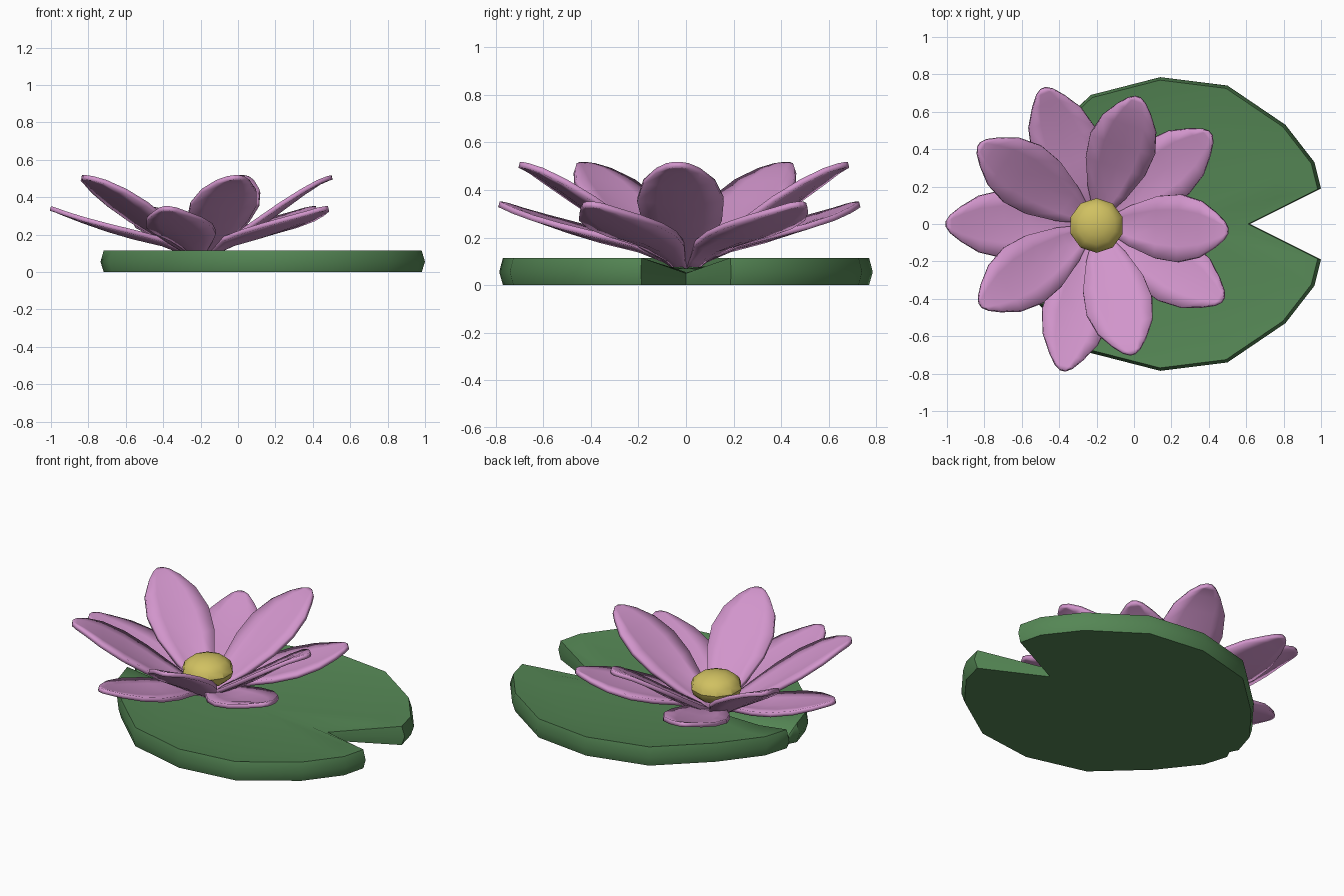
import bpy, bmesh, math
from mathutils import Matrix

cube = bpy.data.objects.get("Cube")
if cube:
    bpy.data.objects.remove(cube, do_unlink=True)


def material(name, rgb):
    m = bpy.data.materials.new(name)
    m.use_nodes = True
    m.diffuse_color = (*rgb, 1)
    m.node_tree.nodes["Principled BSDF"].inputs["Base Color"].default_value = (*rgb, 1)
    return m


GREEN = material("leaf green", (0.09, 0.24, 0.09))
PINK = material("petal pink", (0.64, 0.30, 0.60))
YELLOW = material("centre yellow", (0.63, 0.53, 0.12))


def finish(bm, name, mat, angle):
    mesh = bpy.data.meshes.new(name)
    bm.to_mesh(mesh)
    bm.free()
    mesh.materials.append(mat)
    obj = bpy.data.objects.new(name, mesh)
    bpy.context.collection.objects.link(obj)
    bpy.ops.object.select_all(action="DESELECT")
    obj.select_set(True)
    bpy.context.view_layer.objects.active = obj
    bpy.ops.object.shade_smooth_by_angle(angle=math.radians(angle))
    return obj


# Lily pad: notched outline, mirrored in y, stacked as rings with a dished top
half = [(1.0, 0.19), (0.965, 0.33), (0.81, 0.53), (0.5, 0.74), (0.14, 0.785),
        (-0.23, 0.69), (-0.51, 0.43), (-0.69, 0.2), (-0.735, 0.05)]
outline = [(0.62, 0)] + half + [(-0.71, 0)] + [(x, -y) for x, y in reversed(half)]
pad_x = 0.1


def pad_ring(bm, scale, z, dip):
    return [bm.verts.new((pad_x + (x - pad_x) * scale, y * scale,
                          z - (dip if y == 0 else 0))) for x, y in outline]


bm = bmesh.new()
rings = [pad_ring(bm, *r) for r in
         [(0.98, 0, 0), (1, 0.055, 0.025), (0.98, 0.115, 0.065), (0.75, 0.085, 0.03)]]
n = len(outline)
for low, high in zip(rings, rings[1:]):
    for i in range(n):
        k = (i + 1) % n
        bm.faces.new((low[i], low[k], high[k], high[i]))
bottom = bm.verts.new((pad_x, 0, 0))
top = bm.verts.new((pad_x, 0, 0.07))
for i in range(n):
    k = (i + 1) % n
    bm.faces.new((rings[-1][i], rings[-1][k], top))
    bm.faces.new((rings[0][k], rings[0][i], bottom))
finish(bm, "lily_pad", GREEN, 50)

# Petals: creased along the middle, cupped at the base and flat at the tip
FLOWER_X = -0.2
stations = [0, 0.1, 0.25, 0.45, 0.62, 0.78, 0.9, 0.97, 1]
half_widths = [0.012, 0.045, 0.108, 0.165, 0.18, 0.15, 0.092, 0.048, 0.015]
upper_z = [0.06, 0.115, 0.172, 0.265, 0.353, 0.435, 0.49, 0.512, 0.518]
lower_z = [0.06, 0.115, 0.162, 0.2, 0.24, 0.285, 0.322, 0.345, 0.352]


def petal(name, degrees, length, heights):
    bm = bmesh.new()
    rows = []
    for f, w, z in zip(stations, half_widths, heights):
        cup = 0.3 * w * (1 - f)
        rows.append([bm.verts.new((f * length, v * w, z + cup * abs(v)))
                     for v in (-1, -0.55, 0, 0.55, 1)])
    for a, b in zip(rows, rows[1:]):
        for j in range(4):
            bm.faces.new((a[j], b[j], b[j + 1], a[j + 1]))
    bm.transform(Matrix.Translation((FLOWER_X, 0, 0)) @ Matrix.Rotation(math.radians(degrees), 4, "Z"))
    obj = finish(bm, name, PINK, 40)
    solid = obj.modifiers.new("thickness", "SOLIDIFY")
    solid.thickness = 0.025
    solid.offset = -1


upper = [(-3, 0.70), (72, 0.71), (146, 0.755), (215, 0.755), (285.5, 0.72)]
lower = [(38.5, 0.775), (111.5, 0.775), (180, 0.8), (257, 0.8), (329, 0.785)]
for i, (angle, length) in enumerate(upper):
    petal(f"upper_petal_{i + 1}", angle, length, upper_z)
for i, (angle, length) in enumerate(lower):
    petal(f"lower_petal_{i + 1}", angle, length, lower_z)

# Flower centre: flattened ten-sided ball
bm = bmesh.new()
bmesh.ops.create_uvsphere(bm, u_segments=10, v_segments=8, radius=0.146)
bm.transform(Matrix.Translation((FLOWER_X, -0.008, 0.222)) @ Matrix.Diagonal((1, 1, 0.6, 1)))
finish(bm, "flower_centre", YELLOW, 30)
